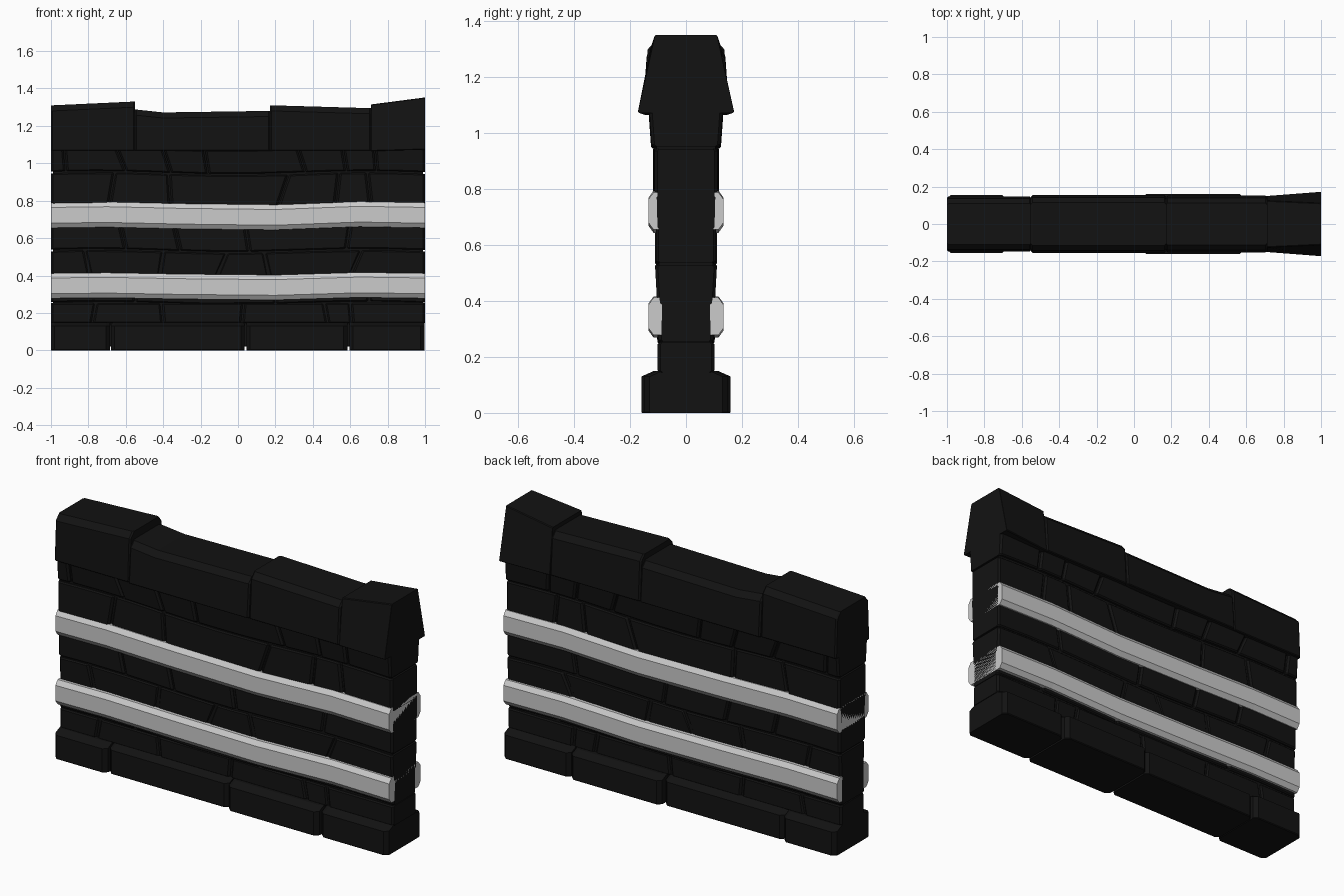
import bpy, bmesh, math, random

if "Cube" in bpy.data.objects:
    bpy.data.objects.remove(bpy.data.objects["Cube"])

random.seed(4)
stone = bpy.data.materials.new("dark_stone")
stone.diffuse_color = (0.006, 0.006, 0.006, 1)
stone.use_nodes = True
stone.node_tree.nodes["Principled BSDF"].inputs["Base Color"].default_value = stone.diffuse_color


def loft(name, rings, mat=None):
    """Flat-faced solid skinned through a list of equal-length rings."""
    bm = bmesh.new()
    vs = [[bm.verts.new(p) for p in r] for r in rings]
    n = len(rings[0])
    for a, b in zip(vs, vs[1:]):
        for i in range(n):
            j = (i + 1) % n
            bm.faces.new((a[i], a[j], b[j], b[i]))
    bm.faces.new(vs[0])
    bm.faces.new(vs[-1])
    bmesh.ops.recalc_face_normals(bm, faces=bm.faces)
    me = bpy.data.meshes.new(name)
    bm.to_mesh(me)
    bm.free()
    ob = bpy.data.objects.new(name, me)
    bpy.context.collection.objects.link(ob)
    if mat:
        me.materials.append(mat)
    return ob


def ring(xb, xt, zb, zt, hb, ht, low=(.004, .004), top=(.004, .004)):
    """Y-Z octagon; x leans from xb to xt, low/top are chamfers (dy, dz)."""
    half = [(hb - low[0], zb), (hb, zb + low[1]),
            (ht, zt - top[1]), (ht - top[0], zt)]
    pts = half + [(-y, z) for y, z in reversed(half)]
    return [(xb + (xt - xb) * (z - zb) / (zt - zb), y, z) for y, z in pts]


def block(name, stations, c=.012, **kw):
    """Stone through stations (xb, xt, zb, zt, hb, ht), its two ends chamfered by c."""
    a, b = stations[0], stations[-1]

    def inner(s, d):
        return (s[0] + d, s[1] + d) + tuple(s[2:])

    def end(s):
        return tuple(s[:4]) + (s[4] - c, s[5] - c)

    path = [end(a), inner(a, c)] + stations[1:-1] + [inner(b, -c), end(b)]
    return loft(name, [ring(*s, **kw) for s in path], stone)


def sag(x):
    return .008 * math.cos((x + .75) * 4.4) - .004


# Wall core behind the joints
loft("wall_core", [ring(x, x, .02, 1.12, .088, .108) for x in (-.99, .99)], stone)

# Foundation stones
for x0, x1, h in ((-1, -.685, .155), (-.68, .035, .142),
                  (.045, .585, .16), (.595, .996, .15)):
    block("foundation_stone",
          [(x0, x0, 0, .15, h, h), (x1, x1, 0, .15, h, h)], .02, top=(.045, .02))

# Brick courses: bottom, top, half depths, joints as (x at bottom, x at top)
courses = [
    (.145, .252, .102, .102, [(-.78, -.76), (-.40, -.41), (.02, .03), (.48, .46), (.61, .60)]),
    (.258, .40, .100, .098, [(-.55, -.55), (.2, .2), (.7, .7)]),
    (.39, .53, .100, .107, [(-.79, -.82), (-.42, -.40), (-.12, -.06), (.17, .14), (.60, .66)]),
    (.54, .67, .109, .109, [(-.60, -.63), (-.31, -.34), (.06, .04), (.58, .60)]),
    (.66, .78, .109, .112, [(-.4, -.4), (.35, .35)]),
    (.77, .946, .115, .115, [(-.69, -.66), (-.36, -.37), (.21, .27), (.52, .54), (.71, .69)]),
    (.956, 1.08, .122, .130, [(-.92, -.93), (-.60, -.65), (-.36, -.40), (-.16, -.18),
                              (.36, .32), (.58, .56), (.74, .73)]),
]
for zb, zt, hb, ht, joints in courses:
    edges = [(-1, -1)] + joints + [(1, 1)]
    for (b0, t0), (b1, t1) in zip(edges, edges[1:]):
        j = random.uniform(-.004, .004)
        g0 = .004 if b0 > -1 else 0
        g1 = .004 if b1 < 1 else 0
        st = []
        for b, t in ((b0 + g0, t0 + g0), ((b0 + b1) / 2, (t0 + t1) / 2), (b1 - g1, t1 - g1)):
            s = sag(b) if zb > .2 else 0
            st.append((b, t, zb + s, zt + s, hb + j, ht + j))
        block("brick", st, .01, low=(.007, .006), top=(.007, .006))

# Cap stones
caps = [
    [(-1, 1.31, .147, .137), (-.55, 1.33, .147, .137)],
    [(-.55, 1.287, .155, .142), (-.4, 1.272, .155, .142), (.17, 1.28, .155, .142)],
    [(.172, 1.31, .152, .14), (.71, 1.295, .152, .14)],
]
for cap in caps:
    block("cap_stone", [(x, x, 1.068, z, hb, ht) for x, z, hb, ht in cap],
          .008, top=(.028, .03))
block("cap_stone_end", [(.712, .712, 1.065, 1.315, .15, .125),
                        (1, 1, 1.073, 1.352, .172, .112)], .001)

# Two gently warped timber rails
for name, z0, amp in (("lower_rail", .345, .8), ("upper_rail", .722, 1)):
    rings = []
    for x, dz in ((-1, 0), (-.7, .004), (-.3, -.005), (.2, -.011), (.65, .006), (1, 0)):
        z = z0 + dz * amp
        rings.append(ring(x, x, z - .067, z + .067, .134, .134, (.018, .025), (.018, .025)))
    loft(name, rings)
